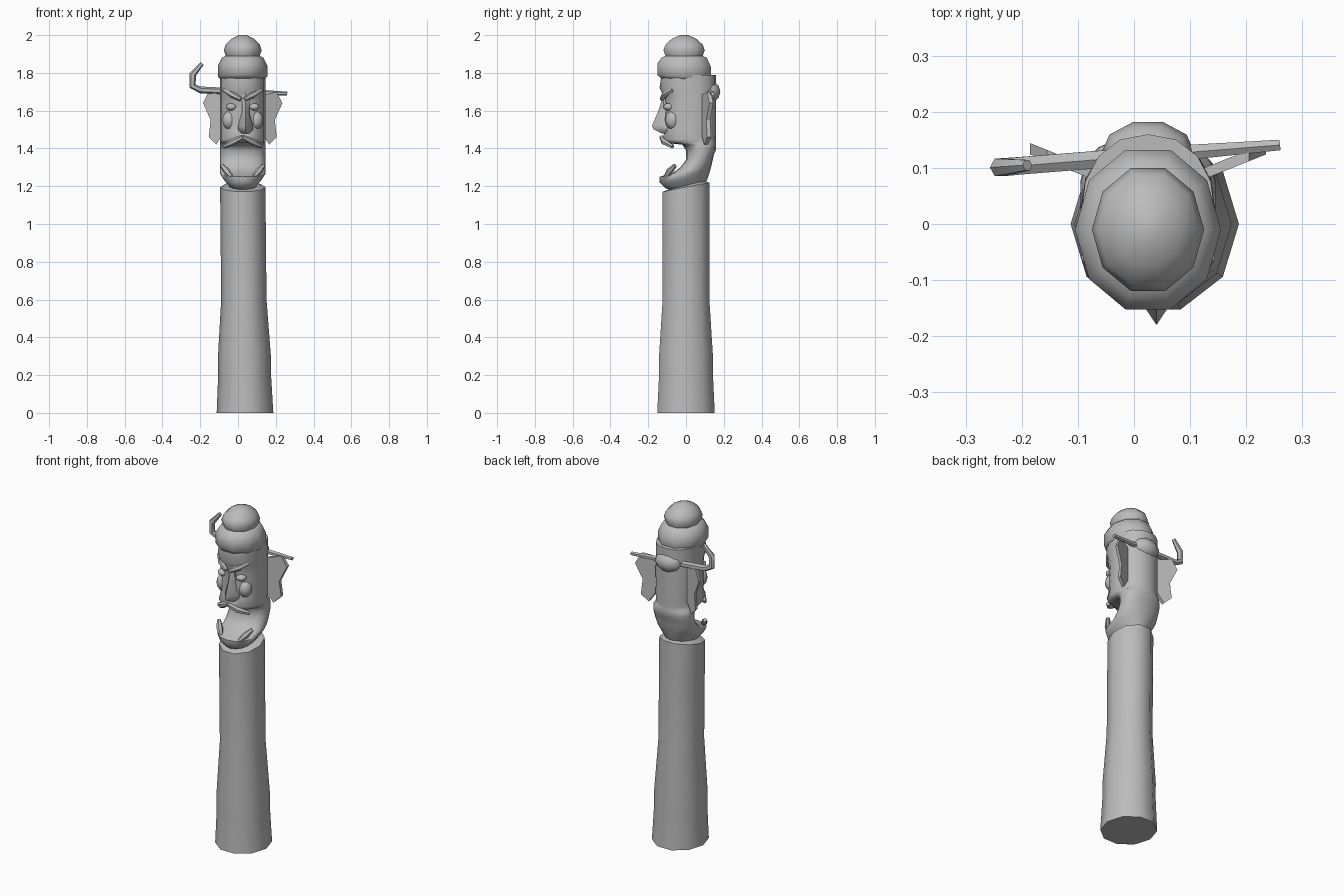
import bpy, bmesh, math
from mathutils import Vector

cube = bpy.data.objects.get("Cube")
if cube:
    bpy.data.objects.remove(cube)

CENTRE = .025  # middle of the carved head

stone = bpy.data.materials.new("stone grey")
stone.use_nodes = True
stone.diffuse_color = (.5, .5, .5, 1)
stone.node_tree.nodes["Principled BSDF"].inputs["Base Color"].default_value = stone.diffuse_color


def finish(name, bm, angle):
    bmesh.ops.recalc_face_normals(bm, faces=bm.faces)
    mesh = bpy.data.meshes.new(name)
    bm.to_mesh(mesh)
    bm.free()
    mesh.materials.append(stone)
    part = bpy.data.objects.new(name, mesh)
    bpy.context.collection.objects.link(part)
    bpy.ops.object.select_all(action='DESELECT')
    part.select_set(True)
    bpy.context.view_layer.objects.active = part
    bpy.ops.object.shade_smooth_by_angle(angle=math.radians(angle))


def skin(name, rings, angle=50):
    """Join rings of points into a closed body."""
    bm = bmesh.new()
    rows = [[bm.verts.new(point) for point in ring] for ring in rings]
    count = len(rows[0])
    for low, high in zip(rows, rows[1:]):
        for i in range(count):
            j = (i + 1) % count
            bm.faces.new((low[i], low[j], high[j], high[i]))
    bm.faces.new(rows[0])
    bm.faces.new(rows[-1])
    finish(name, bm, angle)


def oval(middle, width, front, back, height, rise=0, sides=10, power=1):
    """Ring around the vertical axis; its back lies higher by rise."""
    ring = []
    for i in range(sides):
        turn = math.tau * i / sides
        c, s = [math.copysign(abs(v) ** power, v) for v in (math.cos(turn), math.sin(turn))]
        ring.append((middle + width * c,
                     (front + back) / 2 + (back - front) / 2 * s,
                     height + rise * (s + 1) / 2))
    return ring


def tube(name, path, radius, sides=6):
    """Bent rod with thinner ends."""
    points = [Vector(point) for point in path]
    last = len(points) - 1
    rings = []
    for k, point in enumerate(points):
        along = points[min(k + 1, last)] - points[max(k - 1, 0)]
        u = along.cross(Vector((0, 1, 0))).normalized()
        v = along.cross(u).normalized()
        size = radius * (.6 if k in (0, last) else 1)
        turns = [math.tau * i / sides for i in range(sides)]
        rings.append([point + size * (u * math.cos(t) + v * math.sin(t)) for t in turns])
    skin(name, rings)


def ball(name, centre, size):
    bm = bmesh.new()
    bmesh.ops.create_uvsphere(bm, u_segments=10, v_segments=6, radius=1)
    bmesh.ops.scale(bm, vec=size, verts=bm.verts)
    bmesh.ops.translate(bm, vec=centre, verts=bm.verts)
    finish(name, bm, 60)


# Pole: tapering and leaning slightly, with a tilted top
pole = []
for height, width in ((0, .15), (.2, .14), (.3, .14), (.6, .12), (1, .12), (1.17, .12), (1.18, .09)):
    depth = width + .01
    pole.append(oval(.037 - .01 * height, width, -depth, depth, height,
                     rise=.05 if height > 1 else 0))
skin("pole", pole)

# Head: the front follows the chin, open mouth, lip, eye and brow
face = [(-.05, 1.17), (-.11, 1.19), (-.14, 1.22), (-.14, 1.25), (-.07, 1.27),
        (-.03, 1.3), (0, 1.34), (0, 1.39), (-.02, 1.42), (-.11, 1.43), (-.13, 1.45),
        (-.11, 1.49), (-.12, 1.55), (-.11, 1.62), (-.12, 1.68), (-.14, 1.72), (-.13, 1.79)]
head = []
for front, height in face:
    jaw = math.sqrt(min(1, (height - 1.15) * 10))
    nape = math.sqrt(min(1, (height - 1.15) * 4))
    rise = .03 if height < 1.35 else 0
    head.append(oval(CENTRE, .12 * jaw, front, .07 + .09 * nape, height, rise,
                     sides=16, power=.9))
skin("head", head, 60)

# Hat: rolled brim, groove and rounded crown
hat = []
for height, width in ((1.77, .11), (1.79, .13), (1.85, .13), (1.88, .11), (1.89, .09),
                      (1.92, .1), (1.95, .09), (1.98, .06), (2, .02)):
    depth = width * 1.15
    hat.append(oval(CENTRE, width, -depth - .01, depth - .01, height,
                    rise=-.02 if height < 1.88 else 0))
skin("hat", hat)

# Hair bun at the back
bun = []
for k in range(1, 6):
    bulge = math.sin(math.pi * k / 6)
    bun.append(oval(CENTRE, .085 * bulge, .06, .06 + .125 * math.sqrt(bulge), 1.61 + .03 * k))
skin("hair_bun", bun)

# Hairpin with a hooked end
pin = [(.26, 1.69), (0, 1.7), (-.2, 1.71), (-.24, 1.73), (-.24, 1.79), (-.19, 1.85)]
tube("hairpin", [(x, .12 + .08 * x, z) for x, z in pin], .018)

# Nose: bridge, tip and underside
nose = []
for width, tip, height in ((.02, -.13, 1.69), (.02, -.13, 1.65), (.02, -.15, 1.59),
                           (.04, -.18, 1.52), (.04, -.17, 1.5), (.02, -.13, 1.48)):
    half = [(-width, -.09), (-width, -.12), (0, tip), (width, -.12), (width, -.09)]
    nose.append([(CENTRE + .015 + x, y, height) for x, y in half])
skin("nose", nose, 40)

# Paired ears, eyes, cheeks and carved ridges
ear = [(.09, 1.68), (.18, 1.7), (.21, 1.64), (.17, 1.55), (.18, 1.46), (.14, 1.42), (.09, 1.5)]
ridges = {"brow": (.01, 1.66, .1, 1.71), "moustache": (0, 1.46, .1, 1.41),
          "lip_corner": (.06, 1.25, .11, 1.31)}
for side, sign in (("left", 1), ("right", -1)):
    plates = []
    for shift in (0, .02):
        plates.append([(CENTRE + sign * x, .04 + .4 * x + shift, z) for x, z in ear])
    skin(side + "_ear", plates, 30)
    ball(side + "_eye", (CENTRE + sign * .06, -.09, 1.62), (.03, .03, .02))
    ball(side + "_cheek", (CENTRE + sign * .07, -.07, 1.55), (.04, .04, .05))
    for name, (inner, start, outer, end) in ridges.items():
        path = []
        for t in (0, .5, 1):
            x = inner + (outer - inner) * t
            path.append((CENTRE + sign * x, 6 * x * x - .13, start + (end - start) * t))
        tube(side + "_" + name, path, .018)
